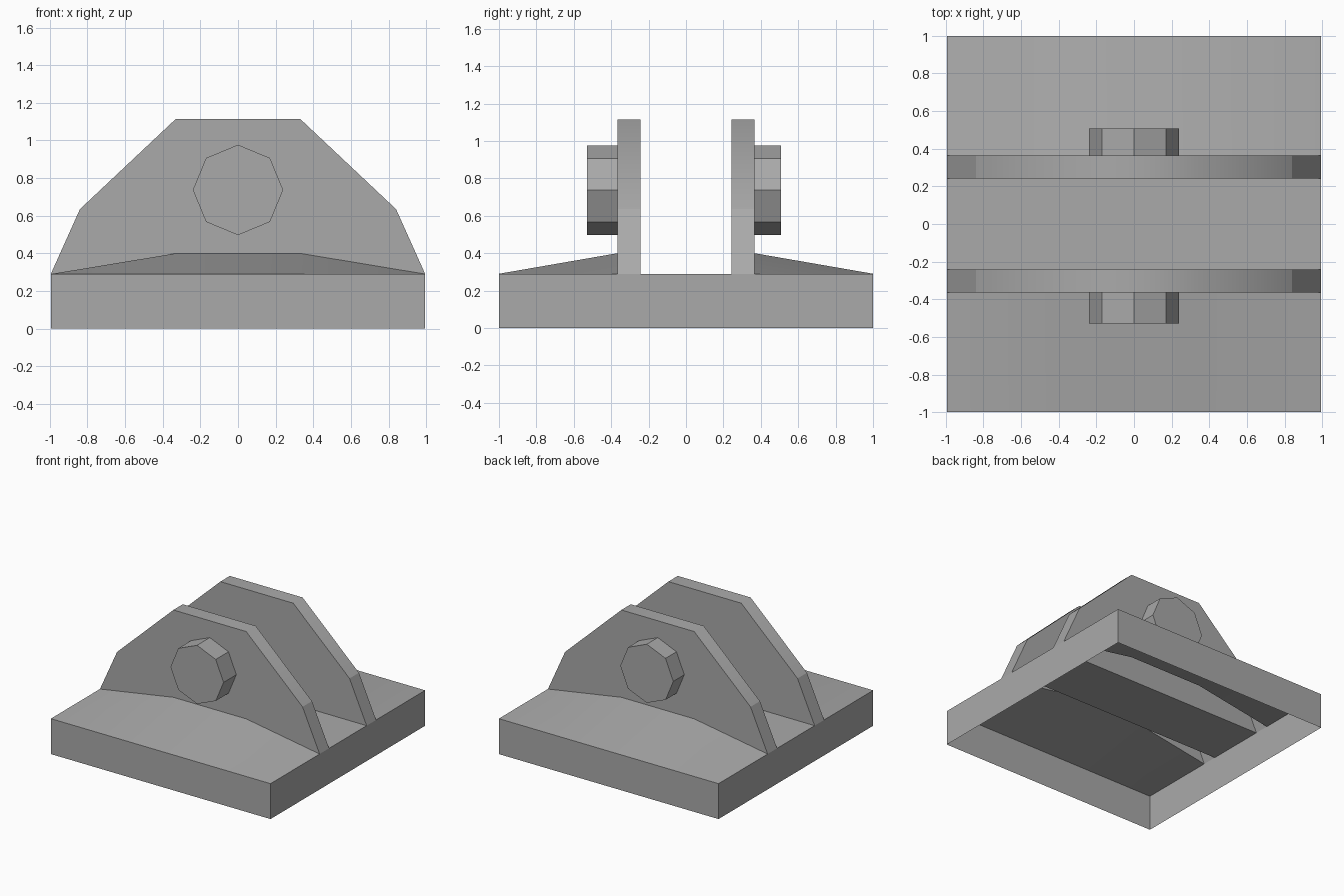
import bpy
import bmesh
import math
from mathutils import Vector, Matrix

if "Cube" in bpy.data.objects:
    bpy.data.objects.remove(bpy.data.objects["Cube"], do_unlink=True)

grey = bpy.data.materials.new("plain_grey")
grey.use_nodes = True
colour = (0.4, 0.4, 0.4, 1)
grey.diffuse_color = colour
grey.node_tree.nodes["Principled BSDF"].inputs["Base Color"].default_value = colour

W = 0.995                   # half width in x
BASE, RISE, TOP = 0.29, 0.40, 1.115
CREST, SHOULDER = 0.33, 0.84
INNER, OUTER = 0.243, 0.365  # plate faces in y
PIN_Z, PIN_R = 0.737, 0.24


def finish(name, bm, inside):
    """Weld, turn faces away from an inner point, shade and link."""
    bmesh.ops.remove_doubles(bm, verts=bm.verts[:], dist=0.0001)
    bm.normal_update()
    for f in bm.faces:
        if f.normal.dot(f.calc_center_median() - Vector(inside)) < 0:
            f.normal_flip()
        f.smooth = True
    # Only the long bends near the crest are blended
    for e in bm.edges:
        a, b = (v.co for v in e.verts)
        bend = abs(a.x - b.x) < 0.001 and abs(a.y - b.y) > 0.01
        e.smooth = bend and abs(a.x) < 0.4 and "pin" not in name
    mesh = bpy.data.meshes.new(name)
    bm.to_mesh(mesh)
    bm.free()
    mesh.materials.append(grey)
    obj = bpy.data.objects.new(name, mesh)
    bpy.context.collection.objects.link(obj)


def face(bm, points):
    bm.faces.new([bm.verts.new(p) for p in points])


def strip(bm, line_a, line_b):
    """Quads between two matching rows of points."""
    for i in range(len(line_a) - 1):
        face(bm, [line_a[i], line_a[i + 1], line_b[i + 1], line_b[i]])


ramp_crest = [(-W, BASE), (-CREST, RISE), (CREST, RISE), (W, BASE)]
outline = [(-W, BASE), (-SHOULDER, 0.635), (-CREST, TOP),
           (CREST, TOP), (SHOULDER, 0.635), (W, BASE)]

# Hollow base: four walls, open underneath, with channel floor and two ramps
bm = bmesh.new()
ring = [(-W, -1), (W, -1), (W, 1), (-W, 1), (-W, -1)]
strip(bm, [(x, y, 0) for x, y in ring], [(x, y, BASE) for x, y in ring])
face(bm, [(-W, -INNER, BASE), (W, -INNER, BASE), (W, INNER, BASE), (-W, INNER, BASE)])
for s in (-1, 1):
    strip(bm, [(x, s, BASE) for x, z in ramp_crest],
          [(x, s * OUTER, z) for x, z in ramp_crest])
finish("base", bm, (0, 0, 0))

# Upright plates, hollow and open underneath, each with an eight-sided pin
for side, s, pin_end in (("front", -1, 0.53), ("back", 1, 0.507)):
    bm = bmesh.new()
    inner = [(x, s * INNER, z) for x, z in outline]
    outer = [(x, s * OUTER, z) for x, z in outline]
    strip(bm, inner, outer)
    face(bm, inner)
    face(bm, outer + [(x, s * OUTER, z) for x, z in ramp_crest[2:0:-1]])
    finish(side + "_plate", bm, (0, s * (INNER + OUTER) / 2, 0.5))

    bm = bmesh.new()
    middle = s * (OUTER + pin_end) / 2
    place = Matrix.Translation((0, middle, PIN_Z)) @ Matrix.Rotation(math.pi / 2, 4, "X")
    bmesh.ops.create_cone(bm, cap_ends=True, segments=8, radius1=PIN_R, radius2=PIN_R,
                          depth=pin_end - OUTER, matrix=place)
    hidden = [f for f in bm.faces if abs(f.calc_center_median().y - s * OUTER) < 0.001]
    bmesh.ops.delete(bm, geom=hidden, context="FACES_ONLY")
    finish(side + "_pin", bm, (0, middle, PIN_Z))
